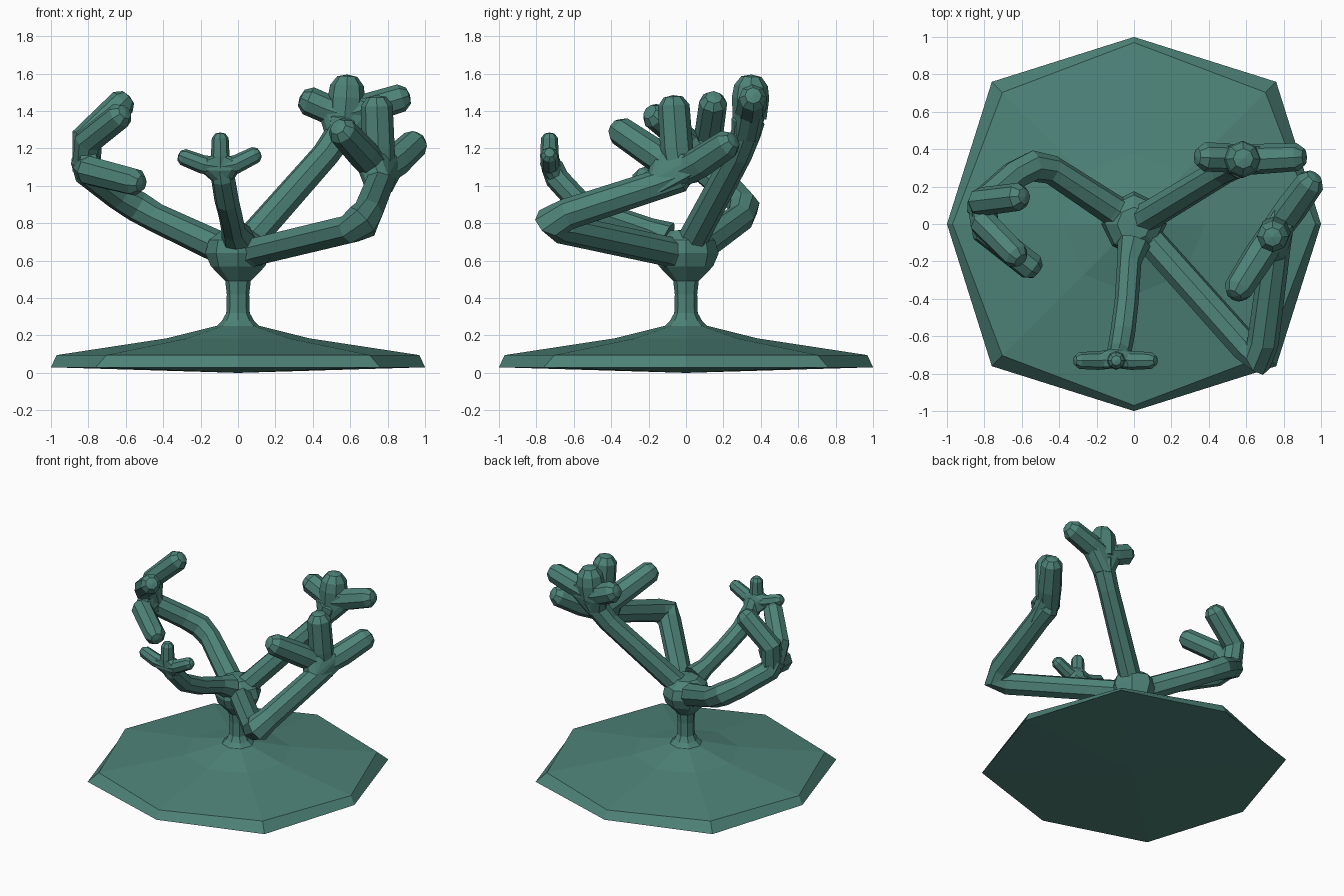
import bpy, bmesh, math
from mathutils import Vector

teal = bpy.data.materials.new("muted teal")
teal.diffuse_color = (0.075, 0.225, 0.188, 1)


def finish(bm, name):
    bmesh.ops.recalc_face_normals(bm, faces=bm.faces)
    me = bpy.data.meshes.new(name)
    bm.to_mesh(me)
    bm.free()
    me.materials.append(teal)
    ob = bpy.data.objects.new(name, me)
    bpy.context.collection.objects.link(ob)
    return ob


def bridge(bm, a, b):
    for i in range(len(a)):
        j = (i + 1) % len(a)
        bm.faces.new((a[i], a[j], b[j], b[i]))


def fan(bm, ring, co):
    c = bm.verts.new(co)
    for i in range(len(ring)):
        bm.faces.new((ring[i], ring[(i + 1) % len(ring)], c))


def lathe(name, profile, bottom, top):
    """Eight-sided turned part; profile rows are axis radius, diagonal radius, height."""
    bm = bmesh.new()
    rings = []
    for ra, rd, z in profile:
        rings.append([bm.verts.new(((rd if i % 2 else ra) * math.cos(i * math.pi / 4),
                                    (rd if i % 2 else ra) * math.sin(i * math.pi / 4), z))
                      for i in range(8)])
    for a, b in zip(rings, rings[1:]):
        bridge(bm, a, b)
    fan(bm, rings[0], (0, 0, bottom))
    fan(bm, rings[-1], (0, 0, top))
    return finish(bm, name)


def tube(name, path):
    """Eight-sided limb through (x, y, z, radius) points with a rounded tip."""
    pts = [Vector(p[:3]) for p in path]
    rad = [p[3] for p in path]
    # pull the last ring back and add a smaller one for the blunt tip
    d = (pts[-1] - pts[-2]).normalized()
    tip, r = pts[-1].copy(), rad[-1]
    pts[-1] = tip - d * r * 0.65
    pts.append(tip - d * r * 0.12)
    rad.append(r * 0.6)
    bm = bmesh.new()
    rings, n = [], None
    for i, p in enumerate(pts):
        t = Vector()
        if i:
            t += (p - pts[i - 1]).normalized()
        if i < len(pts) - 1:
            t += (pts[i + 1] - p).normalized()
        t.normalize()
        if n is None:
            n = t.orthogonal()
        n = (n - t * n.dot(t)).normalized()
        b = t.cross(n)
        rings.append([bm.verts.new(p + rad[i] * (n * math.cos(k * math.pi / 4)
                                                 + b * math.sin(k * math.pi / 4)))
                      for k in range(8)])
    for a, b in zip(rings, rings[1:]):
        bridge(bm, a, b)
    fan(bm, rings[0], pts[0])
    fan(bm, rings[-1], tip)
    return finish(bm, name)


def palm(name, balls):
    """Faceted web: convex hull around small balls (x, y, z, radius)."""
    bm = bmesh.new()
    for x, y, z, r in balls:
        for k in range(8):
            a = k * math.pi / 4
            for zz, q in ((-0.5, 0.8), (0.5, 0.8)):
                bm.verts.new((x + r * q * math.cos(a), y + r * q * math.sin(a), z + r * zz))
    res = bmesh.ops.convex_hull(bm, input=bm.verts)
    loose = [v for v in bm.verts if not v.link_faces]
    bmesh.ops.delete(bm, geom=loose, context='VERTS')
    return finish(bm, name)


def limb(name, arm, fingers, web, web_r):
    """An arm, its fingers, and a palm joining the finger roots."""
    tube(name + "_arm", arm)
    balls = [tuple(arm[-2][:3]) + (web_r,)]
    for i, f in enumerate(fingers):
        tube(f"{name}_finger_{i + 1}", f)
        p = Vector(f[0][:3]).lerp(Vector(f[1][:3]), web)
        balls.append((*p, web_r))
    palm(name + "_palm", balls)


# Wide shallow base and the stem with its swollen hub
lathe("base", [(1.0, 1.075, 0.03), (0.97, 0.995, 0.095), (0.38, 0.38, 0.185),
               (0.12, 0.12, 0.25)], 0.0, 0.262)
lathe("stem", [(0.12, 0.12, 0.245), (0.085, 0.085, 0.28), (0.063, 0.063, 0.32),
               (0.06, 0.06, 0.42), (0.068, 0.068, 0.49), (0.145, 0.145, 0.57),
               (0.175, 0.165, 0.64), (0.155, 0.15, 0.71), (0.09, 0.09, 0.76)], 0.245, 0.765)

# Back left limb, curled hand
limb("back_left",
     [(0, 0, 0.63, 0.1), (-0.12, 0.08, 0.68, 0.085), (-0.44, 0.29, 0.83, 0.078),
      (-0.54, 0.31, 0.89, 0.085), (-0.64, 0.26, 0.95, 0.08), (-0.80, 0.12, 1.07, 0.08),
      (-0.83, 0.06, 1.19, 0.08)],
     [[(-0.81, 0.1, 1.08, 0.075), (-0.815, 0.12, 1.26, 0.077), (-0.58, 0.15, 1.48, 0.075)],
      [(-0.81, 0.08, 1.1, 0.075), (-0.80, 0.0, 1.24, 0.077), (-0.60, -0.20, 1.40, 0.072)],
      [(-0.81, 0.08, 1.1, 0.075), (-0.79, -0.04, 1.08, 0.08), (-0.51, -0.26, 1.01, 0.075)]],
     0.6, 0.075)

# Front right limb, long bent arm and spread hand
limb("front_right",
     [(0, 0, 0.62, 0.1), (0.1, -0.1, 0.65, 0.08), (0.60, -0.66, 0.77, 0.082),
      (0.665, -0.71, 0.81, 0.1), (0.69, -0.63, 0.85, 0.085), (0.755, -0.14, 1.01, 0.08),
      (0.77, 0.02, 1.07, 0.085)],
     [[(0.76, -0.03, 1.07, 0.08), (0.67, -0.17, 1.17, 0.085), (0.53, -0.39, 1.32, 0.078)],
      [(0.76, -0.03, 1.05, 0.08), (0.75, -0.05, 1.2, 0.088), (0.74, -0.07, 1.485, 0.085)],
      [(0.76, -0.03, 1.07, 0.08), (0.84, 0.08, 1.13, 0.085), (0.97, 0.26, 1.25, 0.078)]],
     0.55, 0.085)

# Back right limb, straight and tallest
limb("back_right",
     [(0, 0, 0.64, 0.09), (0.09, 0.05, 0.74, 0.08), (0.47, 0.28, 1.17, 0.075),
      (0.545, 0.32, 1.28, 0.08), (0.58, 0.34, 1.4, 0.09)],
     [[(0.57, 0.34, 1.38, 0.08), (0.48, 0.355, 1.41, 0.078), (0.33, 0.36, 1.475, 0.078)],
      [(0.57, 0.34, 1.36, 0.09), (0.58, 0.345, 1.47, 0.1), (0.585, 0.35, 1.595, 0.09)],
      [(0.57, 0.34, 1.38, 0.08), (0.71, 0.35, 1.42, 0.08), (0.92, 0.36, 1.485, 0.075)]],
     0.7, 0.085)

# Front limb, small hand
limb("front",
     [(-0.0, -0.10, 0.72, 0.09), (-0.025, -0.2, 0.765, 0.065), (-0.04, -0.42, 0.84, 0.064),
      (-0.06, -0.58, 0.92, 0.066), (-0.08, -0.69, 1.04, 0.065), (-0.095, -0.73, 1.14, 0.06)],
     [[(-0.095, -0.72, 1.1, 0.05), (-0.19, -0.73, 1.115, 0.05), (-0.32, -0.73, 1.165, 0.045)],
      [(-0.095, -0.72, 1.08, 0.05), (-0.095, -0.73, 1.16, 0.05), (-0.095, -0.73, 1.285, 0.045)],
      [(-0.095, -0.72, 1.1, 0.05), (-0.01, -0.73, 1.115, 0.05), (0.12, -0.73, 1.18, 0.045)]],
     0.7, 0.055)
